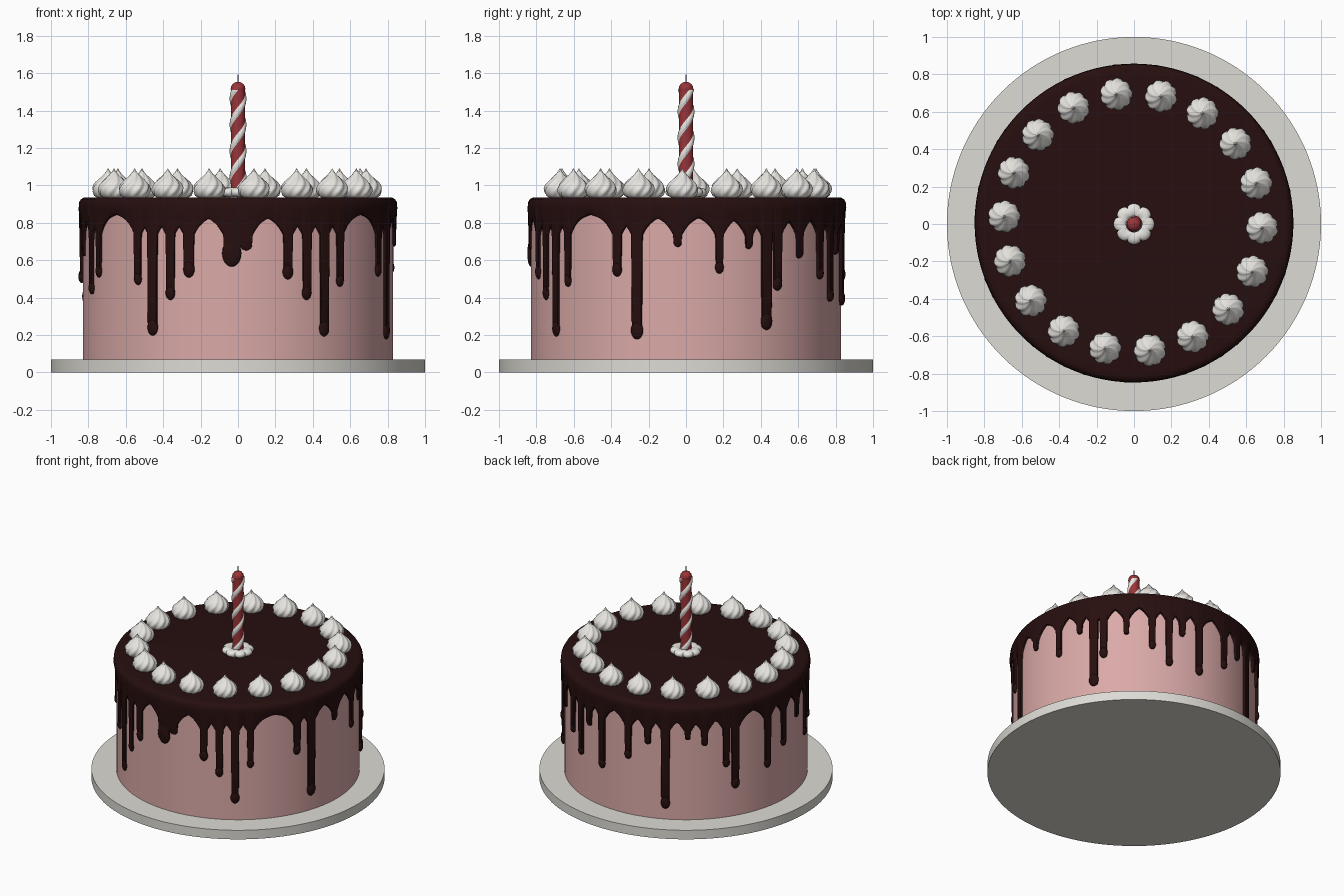
import bpy, bmesh, math
from mathutils import Matrix, Vector

if "Cube" in bpy.data.objects:
    bpy.data.objects.remove(bpy.data.objects["Cube"])

TAU = 2 * math.pi


def material(name, r, g, b):
    m = bpy.data.materials.new(name)
    m.diffuse_color = (r, g, b, 1)
    m.use_nodes = True
    m.node_tree.nodes["Principled BSDF"].inputs["Base Color"].default_value = m.diffuse_color
    return m


BOARD = material("board_grey", 0.72, 0.71, 0.66)
PINK = material("pink_frosting", 0.70, 0.40, 0.39)
CHOC = material("dark_chocolate", 0.020, 0.0045, 0.0045)
CREAM = material("white_cream", 0.84, 0.82, 0.78)
RED = material("candle_red", 0.33, 0.035, 0.04)
WICK = material("wick_grey", 0.10, 0.09, 0.09)


def finish(bm, name, mats, angle=40):
    """Turn a bmesh into a smooth-shaded object."""
    bmesh.ops.recalc_face_normals(bm, faces=bm.faces)
    me = bpy.data.meshes.new(name)
    bm.to_mesh(me)
    bm.free()
    for m in mats:
        me.materials.append(m)
    ob = bpy.data.objects.new(name, me)
    bpy.context.collection.objects.link(ob)
    bpy.ops.object.select_all(action='DESELECT')
    ob.select_set(True)
    bpy.context.view_layer.objects.active = ob
    bpy.ops.object.shade_smooth_by_angle(angle=math.radians(angle))
    return ob


def tube(bm, rows, cols, point, first_cap=True, last_cap=True, mat=lambda i, j: 0):
    """Closed ring grid: point(i, j) gives the vertex at row i, column j."""
    v = [[bm.verts.new(point(i, j)) for j in range(cols)] for i in range(rows)]
    for i in range(rows - 1):
        for j in range(cols):
            k = (j + 1) % cols
            f = bm.faces.new((v[i][j], v[i][k], v[i + 1][k], v[i + 1][j]))
            f.material_index = mat(i, j)
    if first_cap:
        bm.faces.new(v[0])
    if last_cap:
        bm.faces.new(v[-1])


def polar(r, a, z):
    return Vector((r * math.cos(a), r * math.sin(a), z))


def lathe(name, profile, cols, mat, angle=40):
    bm = bmesh.new()
    tube(bm, len(profile), cols,
         lambda i, j: polar(profile[i][0], TAU * j / cols, profile[i][1]))
    return finish(bm, name, [mat], angle)


# Board and cake body
lathe("cake_board", [(1, 0), (1, 0.068)], 128, BOARD)
lathe("cake_body", [(0.83, 0.068), (0.83, 0.92)], 96, PINK)

# Chocolate drips: angle in degrees, lowest z, half width
DRIPS = [(-159, .42, .022), (-152.6, .51, .022), (-129.7, .47, .021), (-123, .20, .028),
         (-115.6, .39, .024), (-108.3, .51, .028), (-92.3, .57, .045), (-87, .65, .034),
         (-71.4, .50, .026), (-64, .39, .024), (-56.6, .195, .027), (-49.4, .46, .021),
         (-26.5, .515, .024), (-18.6, .18, .03), (-3.4, .67, .022), (12, .53, .021),
         (23.4, .66, .021), (30.6, .23, .03), (35.4, .44, .025), (46.2, .61, .021),
         (58.4, .50, .021), (66.5, .38, .022), (73, .63, .021), (82, .36, .024),
         (97, .49, .023), (107, .62, .023), (115.5, .155, .028), (126, .67, .02),
         (134, .62, .023), (144.4, .45, .022), (149, .28, .027), (167, .37, .024),
         (178, .48, .022), (190, .62, .022)]
R_ICE = 0.848


def drip_edge(a):
    """Lower edge of the icing at angle a: round drip ends joined by arches."""
    z = 0.85
    for deg, end, w in DRIPS:
        d = abs((a - math.radians(deg) + math.pi) % TAU - math.pi) * R_ICE
        if d < w:
            z = min(z, end + w - math.sqrt(w * w - d * d))
        else:
            z = min(z, 0.73 + 0.12 * (1 - math.exp(-(d - w) / 0.06)))
    return z


COLS = 1200
EDGE = [drip_edge(TAU * j / COLS) for j in range(COLS)]
RIM = [(.80, .936), (.825, .934), (.84, .926), (.849, .91), (.852, .88)]


def icing_point(i, j):
    e = EDGE[j]
    if i < len(RIM):
        r, z = RIM[i]
    else:
        r, z = [(.848, .88 + (e - .88) * .35), (.846, .88 + (e - .88) * .7),
                (.845, e + .012), (.841, e + .004), (.826, e)][i - len(RIM)]
    return polar(r, TAU * j / COLS, z) + Vector((0, .005, 0))


bm = bmesh.new()
tube(bm, len(RIM) + 5, COLS, icing_point, last_cap=False)
# Heavier beads at the ends of the long drips
for deg, end, w in DRIPS:
    if end < 0.6:
        a = math.radians(deg)
        mx = (Matrix.Translation(polar(.836, a, end + w * 1.5) + Vector((0, .005, 0)))
              @ Matrix.Rotation(a, 4, 'Z') @ Matrix.Diagonal((.018, w * 1.14, w * 1.6, 1)))
        bmesh.ops.create_uvsphere(bm, u_segments=20, v_segments=12, radius=1, matrix=mx)
finish(bm, "chocolate_icing", [CHOC])

# Ring of piped cream swirls
SWIRL = [(.055, .932), (.076, .945), (.086, .965), (.087, .985), (.080, 1.003),
         (.068, 1.018), (.053, 1.032), (.037, 1.046), (.024, 1.058), (.014, 1.07),
         (.007, 1.08), (.002, 1.09)]


def swirl_point(i, j):
    r, z = SWIRL[i]
    a = TAU * j / 54
    ridge = 1 - .10 * abs(math.sin(4.5 * a)) ** 2
    return polar(r * ridge, a + (z - .93) * 9, z)


for n in range(18):
    bm = bmesh.new()
    tube(bm, len(SWIRL), 54, swirl_point)
    ob = finish(bm, f"cream_swirl_{n + 1}", [CREAM], 60)
    a = math.radians(-2.5 + 20 * n)
    ob.location = polar(.69, a, 0) + Vector((-.005, .01, 0))
    ob.rotation_euler.z = a

# Cream flower around the candle foot
bm = bmesh.new()


def flower_point(i, j):
    t, a = TAU * i / 16, TAU * j / 96
    lobe = .85 + .15 * abs(math.cos(4 * a)) ** .6
    return polar((.072 + .038 * math.cos(t)) * lobe, a, .963 + .025 * math.sin(t))


tube(bm, 17, 96, flower_point, False, False)
bmesh.ops.remove_doubles(bm, verts=bm.verts, dist=1e-5)
finish(bm, "cream_flower", [CREAM], 60)

# Candle: twisted body with two raised white stripes and a red rounded tip
ROWS = [.93 + .58 * i / 60 for i in range(61)]
TIP = [(.040, 1.515), (.037, 1.53), (.028, 1.543), (.014, 1.551), (.004, 1.553)]


def candle_point(i, j):
    if i < len(ROWS):
        z, k = ROWS[i], j % 16
        r = .038 + (.007 * math.sin(math.pi * k / 6) ** .5 if 0 < k < 6 else 0)
    else:
        r, z = TIP[i - len(ROWS)]
    return polar(r, TAU * j / 32 + TAU * (z - .93) / .28, z)


bm = bmesh.new()
tube(bm, len(ROWS) + len(TIP), 32, candle_point,
     mat=lambda i, j: 1 if j % 16 < 6 and i < len(ROWS) - 1 else 0)
finish(bm, "candle", [RED, CREAM], 50)

# Wick
lathe("wick", [(.004, 1.545), (.004, 1.575), (.0025, 1.592)], 10, WICK)
